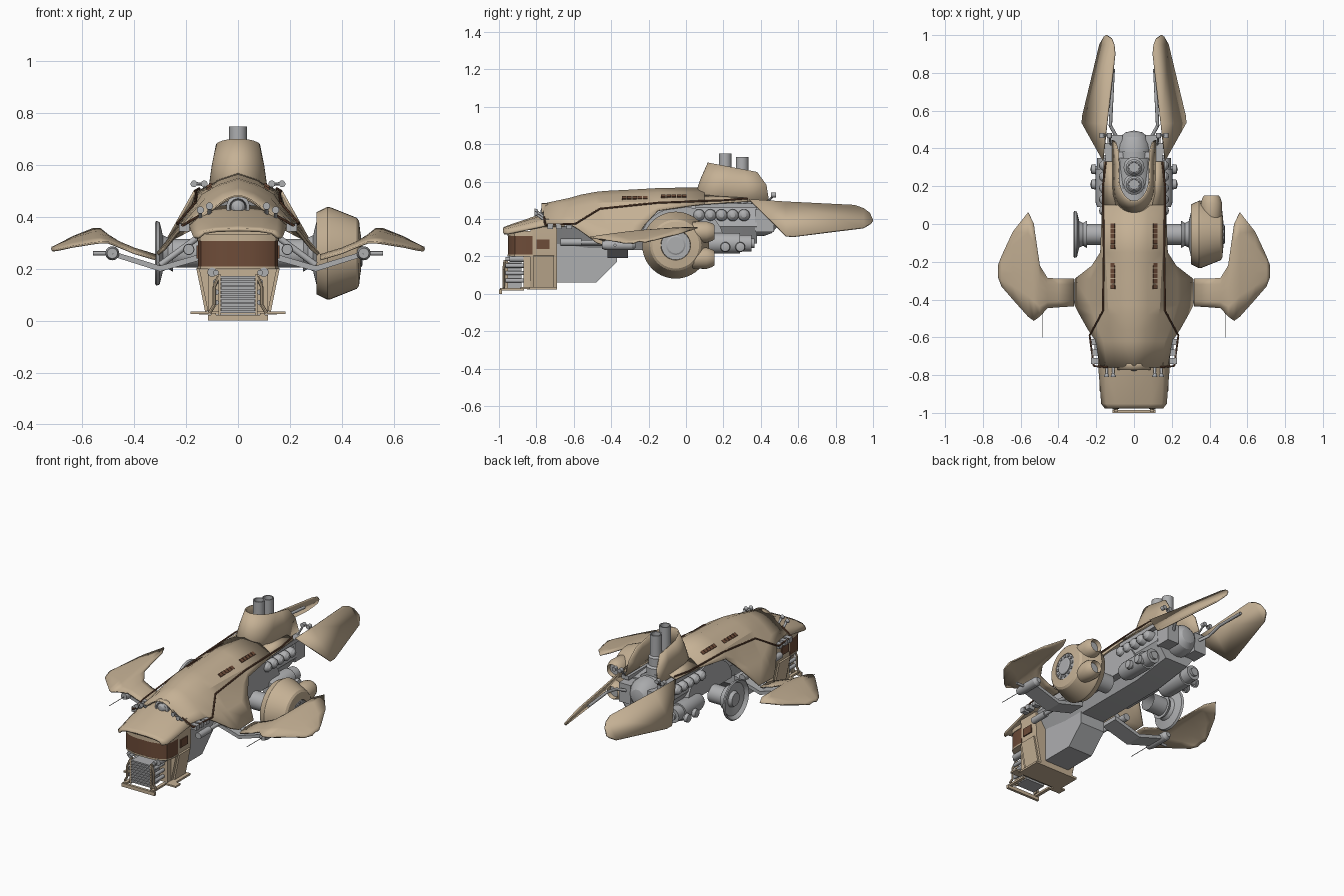
import bpy, bmesh, math
from mathutils import Vector, Matrix

if "Cube" in bpy.data.objects:
    bpy.data.objects.remove(bpy.data.objects["Cube"])

def material(name, rgb):
    m = bpy.data.materials.new(name)
    m.diffuse_color = (*rgb, 1)
    m.use_nodes = True
    m.node_tree.nodes["Principled BSDF"].inputs["Base Color"].default_value = m.diffuse_color
    return m

TAN = material("tan_paint", (0.56, 0.44, 0.30))
GREY = material("grey_metal", (0.42, 0.425, 0.435))
BROWN = material("brown_panel", (0.155, 0.072, 0.04))

def finish(name, bm, mat, mirror=False, thick=0):
    bmesh.ops.remove_doubles(bm, verts=bm.verts, dist=1e-5)
    bmesh.ops.recalc_face_normals(bm, faces=bm.faces)
    me = bpy.data.meshes.new(name)
    bm.to_mesh(me)
    bm.free()
    me.materials.append(mat)
    ob = bpy.data.objects.new(name, me)
    bpy.context.collection.objects.link(ob)
    if mirror:
        mod = ob.modifiers.new("mirror", 'MIRROR')
        mod.merge_threshold = 0.0005
    if thick:
        s = ob.modifiers.new("thickness", 'SOLIDIFY')
        s.thickness = thick
        s.offset = 0
    return ob

def loft_into(bm, sections, closed=False, caps=False):
    rows = [[bm.verts.new(p) for p in s] for s in sections]
    n = len(rows[0])
    for a, b in zip(rows, rows[1:]):
        for i in range(n if closed else n - 1):
            j = (i + 1) % n
            bm.faces.new((a[i], a[j], b[j], b[i]))
    if caps:
        bm.faces.new(rows[0])
        bm.faces.new(rows[-1])

def loft(name, sections, mat, closed=False, caps=False, **kw):
    bm = bmesh.new()
    loft_into(bm, sections, closed, caps)
    return finish(name, bm, mat, **kw)

def lathe_into(bm, origin, direction, profile, n=24):
    q = Vector((0, 0, 1)).rotation_difference(Vector(direction).normalized())
    loft_into(bm, [[Vector(origin) + q @ Vector((r * math.cos(2 * math.pi * i / n),
              r * math.sin(2 * math.pi * i / n), d)) for i in range(n)]
              for d, r in [(d, max(r, 1e-6)) for d, r in profile]], closed=True)

def lathe(name, origin, direction, profile, mat, n=24, **kw):
    bm = bmesh.new()
    lathe_into(bm, origin, direction, profile, n)
    return finish(name, bm, mat, **kw)

def rod(name, pts, r, mat, n=16, **kw):
    bm = bmesh.new()
    for a, b in zip(pts, pts[1:]):
        d = Vector(b) - Vector(a)
        lathe_into(bm, a, d, [(0, 0), (0, r), (d.length, r), (d.length, 0)], n)
    return finish(name, bm, mat, **kw)

def box(name, c, size, mat, tilt=0, **kw):
    bm = bmesh.new()
    M = Matrix.Translation(c) @ Matrix.Rotation(tilt, 4, 'Y') @ Matrix.Diagonal((*size, 1))
    bmesh.ops.create_cube(bm, size=1, matrix=M)
    return finish(name, bm, mat, **kw)

def at_y(y, pts):
    return [(x, y, z) for x, z in pts]

# Main hull shell with flared wing roots
hull = [
    (-.76, (0, .478), (.05, .462), (.10, .43), (.14, .40), (.175, .375)),
    (-.62, (0, .508), (.06, .488), (.11, .455), (.16, .41), (.20, .372)),
    (-.56, (0, .525), (.06, .505), (.125, .467), (.185, .40), (.24, .335)),
    (-.48, (0, .54), (.07, .517), (.13, .48), (.21, .365), (.285, .275)),
    (-.43, (0, .545), (.07, .522), (.135, .485), (.225, .35), (.31, .255)),
    (-.29, (0, .552), (.07, .529), (.14, .487), (.225, .355), (.31, .26)),
    (-.22, (0, .556), (.07, .533), (.145, .488), (.185, .42), (.22, .37)),
    (-.15, (0, .56), (.07, .537), (.145, .49), (.165, .465), (.175, .445)),
    (.10, (0, .565), (.07, .541), (.14, .502), (.155, .492), (.165, .48))]
loft("hull_shell", [at_y(s[0], s[1:]) for s in hull], TAN, mirror=True, thick=.01)
loft("hull_side_strip", [at_y(.1, [(.10, .525), (.165, .48)]), at_y(.33, [(.11, .51), (.16, .495)])],
     TAN, mirror=True, thick=.008)
# Nose plate
nose = [(-.975, (0, .35), (.08, .348), (.13, .34), (.15, .322)),
        (-.95, (0, .36), (.09, .355), (.145, .345), (.17, .322)),
        (-.76, (0, .425), (.09, .415), (.15, .392), (.185, .362)),
        (-.65, (0, .445), (.09, .435), (.15, .405), (.19, .362))]
loft("nose_plate", [at_y(s[0], s[1:]) for s in nose], TAN, mirror=True, thick=.012)
# Trim rails and roof vents
rod("trim_rail", [(.14, -.758, .41), (.213, -.752, .368), (.235, -.59, .375), (.165, -.46, .455),
                  (.16, -.15, .487), (.165, .2, .5), (.15, .33, .51)], .005, BROWN, n=8, mirror=True)
for y0, z in ((-.065, .5215), (-.275, .5115)):
    for k in range(5):
        box("roof_vent", (.111, y0 + (k - 2) * .028, z), (.024, .024, .009), BROWN, tilt=.57, mirror=True)
# Nose lamp under the shell lip, with small fittings
lathe("nose_lamp", (0, -.72, .438), (0, -1, 0), [(0, .045), (.045, .045), (.05, .033), (.04, .03)], GREY)
lathe("nose_lens", (0, -.74, .438), (0, -1, 0), [(0, .03), (.025, .027), (.035, .016), (.039, 0)], GREY)
loft("lamp_eyebrow", [[(x, y, .435 + .046 * (1 - (x / .085) ** 2)) for y in (-.772, -.72)]
     for x in [i * .017 for i in range(-5, 6)]], TAN, thick=.006)
for x, y, z in ((.11, -.79, .43), (.145, -.79, .415)):
    rod("nose_fitting", [(x, y + .04, z - .025), (x, y - .01, z + .01)], .007, GREY, mirror=True)
    lathe("nose_fitting_cap", (x, y - .02, z + .012), (0, 1, 0), [(0, 0), (0, .014), (.02, .008), (.02, 0)], GREY, n=16, mirror=True)
for y in (-.625, -.68, -.725):
    box("side_clamp", (.208, y, .36), (.04, .03, .03), GREY, mirror=True)

# Head cabin under the nose
def ring(z, w, y0, y1):
    return [(-w, y0, z), (w, y0, z), (w, y1, z), (-w, y1, z)]
loft("head_cabin", [ring(.03, .115, -.835, -.69), ring(.21, .152, -.835, -.69), ring(.36, .155, -.83, -.69)],
     TAN, closed=True, caps=True)
box("cabin_side_panel", (.138, -.76, .12), (.012, .11, .17), TAN, tilt=.2, mirror=True)
box("cabin_side_window", (.1555, -.765, .265), (.008, .07, .05), BROWN, mirror=True)
arc = [(-.155, -.82), (-.154, -.88), (-.143, -.915), (-.11, -.938), (-.05, -.952)]
arc = arc + [(-x, y) for x, y in reversed(arc)]
for nm, z0, z1, k, m in (("visor", .205, .315, 1, BROWN), ("visor_brow", .308, .335, 1.02, TAN), ("visor_sill", .20, .21, 1.01, TAN)):
    loft(nm, [[(x * k, -.82 + (y + .82) * k, z) for x, y in arc] for z in (z0, z1)], m, closed=True, caps=True)
box("cabin_floor", (0, -.77, .03), (.30, .16, .012), TAN)
box("foot_plate", (.148, -.86, .031), (.07, .05, .01), TAN, mirror=True)
box("chin_panel", (0, -.85, .12), (.23, .04, .17), TAN)
# Radiator grille, frame and bumper
box("grille_back", (0, -.92, .10), (.13, .08, .14), GREY)
for k in range(9):
    box("grille_slat", (0, -.967, .035 + k * .0165), (.136, .016, .009), GREY)
box("grille_post", (.071, -.965, .10), (.008, .024, .16), TAN, mirror=True)
rod("grille_guard", [(.075, -.97, .17), (.092, -.975, .13), (.092, -.975, .06), (.11, -.975, .03)], .007, TAN, n=8, mirror=True)
for z in (.07, .11, .15, .185):
    rod("radiator_pipe", [(.085, -.84, z), (.085, -.965, z)], .011, GREY, mirror=True)
rod("chin_lamp", [(.10, -.87, .187), (.10, -.945, .187)], .018, GREY, mirror=True)
box("bumper_plate", (0, -.992, .011), (.23, .016, .022), TAN)
box("bumper_bar", (.095, -.93, .024), (.02, .13, .012), TAN, mirror=True)

# Keel, belly and arch
loft("keel", [at_y(y, [(-.12, t), (.12, t), (.145, .36), (.08, b), (-.08, b), (-.145, .36)])
     for y, t, b in ((-.70, .40, .26), (-.5, .45, .235), (-.2, .49, .235), (.12, .49, .235), (.38, .46, .27))],
     GREY, closed=True, caps=True)
belly = [(-.69, .06), (-.48, .06), (-.37, .17), (-.37, .3), (-.69, .3)]
loft("belly_box", [[(x, y, z) for y, z in belly] for x in (-.085, .085)], GREY, closed=True, caps=True)
half = [(-.02 - .22 * math.cos(math.pi * i / 20), .29 + .175 * math.sin(math.pi * i / 20)) for i in range(21)]
loft("axle_arch", [[(x, y, z) for y, z in half] for x in (-.155, .155)], GREY, closed=True, caps=True)
for a, b, r in ((-.67, -.56, .02), (-.56, -.44, .012), (-.44, -.29, .022)):
    rod("side_tank", [(.19, a, .275), (.19, b, .275)], r, GREY, mirror=True)

# Side dishes on both sides, big pod on the right one
C = (.15, -.055, .26)
lathe("side_dish", C, (1, 0, 0), [(0, .055), (.10, .055), (.10, .072), (.12, .06), (.14, .07), (.152, .12),
      (.165, .125), (.17, .118), (.15, .10), (.14, .05), (.16, .04), (.16, 0)], GREY, n=36, mirror=True)
lathe("pod_shell", (0, C[1], C[2]), (1, 0, 0), [(.302, .11), (.302, .158), (.345, .179), (.358, .177), (.458, .137),
      (.467, .125), (.472, .08), (.46, .078), (.46, 0)], TAN, n=40)
lathe("pod_hub_ring", (.458, C[1], C[2]), (1, 0, 0), [(0, .078), (.012, .078), (.012, 0)], GREY, n=32)
lathe("pod_hub", (.465, C[1], C[2]), (1, 0, 0), [(0, .052), (.012, .052), (.016, .044), (.016, 0)], GREY, n=32)
for i in range(12):
    a = i * math.pi / 6
    y, z = C[1] + .065 * math.cos(a), C[2] + .065 * math.sin(a)
    rod("hub_bolt", [(.465, y, z), (.475, y, z)], .008, GREY, n=8)
for z in (.33, .19):
    lathe("pod_nozzle", (.41, 0, z), (0, 1, 0), [(0, .04), (.04, .055), (.11, .057), (.14, .047), (.152, .038), (.12, .033)], TAN)
    lathe("nozzle_core", (.41, .10, z), (0, 1, 0), [(0, .036), (.025, .035), (.025, 0)], GREY)

# Folded wings
wing = [(.318, -.435, -.29, .255), (.40, -.44, -.29, .28), (.46, -.445, -.285, .305), (.50, -.49, -.22, .325),
        (.53, -.512, 0, .328), (.56, -.49, .062, .322), (.64, -.40, -.04, .30), (.70, -.33, -.17, .28), (.718, -.28, -.22, .273)]
loft("wing", [[(x, a + (b - a) * t / 5, z + .1 * (a + (b - a) * t / 5 + .25) + .008 * math.sin(math.pi * t / 5))
     for t in range(6)] for x, a, b, z in wing], TAN, mirror=True, thick=.008)
# Wing arms with end canisters and antennas
strut = [(.12, .265), (.30, .212), (.49, .27), (.49, .25), (.30, .19), (.12, .24)]
loft("wing_arm", [at_y(y, strut) for y in (-.42, -.31)], GREY, closed=True, caps=True, mirror=True)
lathe("wing_canister", (.485, -.45, .26), (0, 1, 0), [(0, 0), (0, .02), (.03, .027), (.16, .027), (.18, .015), (.18, 0)], GREY, mirror=True)
rod("canister_knob", [(.50, -.38, .26), (.56, -.38, .26)], .008, GREY, mirror=True)
rod("antenna", [(.483, -.44, .258), (.483, -.60, .258)], .002, GREY, n=6, mirror=True)
rod("arm_brace", [(.13, -.36, .34), (.30, -.36, .215)], .012, GREY, mirror=True)

# Flat tail fins, lying in one sloping plane
outline = [(.165, .34), (.145, .53), (.102, .90), (.107, .95), (.12, .983), (.145, 1.0), (.157, .99), (.18, .95),
           (.27, .575), (.274, .535)]
bm = bmesh.new()
bm.faces.new([bm.verts.new((x, y, .806 - 1.40 * x - .212 * y)) for x, y in outline])
finish("tail_fin", bm, TAN, mirror=True, thick=.01)
rod("fin_strut", [(.08, .44, .40), (.125, .52, .43), (.12, .62, .45), (.11, .82, .44)], .009, GREY, mirror=True)
rod("fin_bracket", [(.12, .40, .46), (.13, .47, .525), (.17, .47, .53)], .006, GREY, n=8, mirror=True)
for x in (.13, .17):
    lathe("bracket_knob", (x, .455, .528), (0, 1, 0), [(0, 0), (0, .013), (.026, .013), (.026, 0)], GREY, n=16, mirror=True)

# Engine
lathe("engine_core", (0, .05, .40), (0, 1, 0), [(0, 0), (0, .10), (.30, .10), (.30, .085), (.33, .085), (.33, .092), (.37, .09),
      (.41, .075), (.435, .045), (.445, 0)], GREY, n=32)
box("engine_rail", (.125, .24, .47), (.05, .38, .025), GREY, mirror=True)
box("engine_end_block", (.10, .42, .39), (.08, .10, .12), GREY, mirror=True)
for k in range(5):
    lathe("cylinder_head", (.09, .07 + k * .06, .42), (1, 0, 0), [(0, .032), (.06, .032), (.08, .026), (.092, .013), (.095, 0)], GREY, n=18, mirror=True)
lathe("lower_cylinder", (.15, .09, .27), (0, 1, 0), [(0, 0), (0, .045), (.03, .055), (.2, .055), (.2, .045), (.26, .045),
      (.26, .025), (.275, .025), (.275, 0)], GREY, mirror=True)
for y in (.21, .29):
    lathe("exhaust_knob", (.15, y, .25), (1, 0, 0), [(0, .018), (.055, .018), (.055, .027), (.075, .024), (.082, 0)], GREY, n=16, mirror=True)
# Exhaust stacks
for y, top in ((.21, .75), (.30, .73)):
    lathe("exhaust_stack", (0, y, .44), (0, 0, 1), [(0, .055), (.09, .055), (.10, .043), (.15, .043), (.16, .034),
          (top - .44, .034), (top - .44, .027), (top - .50, .026), (top - .50, 0)], GREY)
# Stack fairing: a shell open at the top and rear
def fairing_ring(z, y0, y1, w, slope):
    half = [(w * math.sin(a), y0 + .13 * (1 - math.cos(a))) for a in [i * math.pi / 20 for i in range(11)]]
    half += [(w, y0 + .13 + (y1 - y0 - .13) * t) for t in (.5, 1)]
    return [(x, y, z - slope * (y - y0)) for x, y in [(-x, y) for x, y in half[:0:-1]] + half]
loft("stack_fairing", [fairing_ring(.49, .04, .445, .113, 0), fairing_ring(.61, .08, .43, .097, .08),
     fairing_ring(.70, .12, .38, .082, .19)], TAN, thick=.008)

# Smooth curved surfaces, keep edges sharp
for ob in bpy.context.scene.objects:
    ob.select_set(True)
    bpy.context.view_layer.objects.active = ob
bpy.ops.object.shade_smooth_by_angle(angle=math.radians(25))
